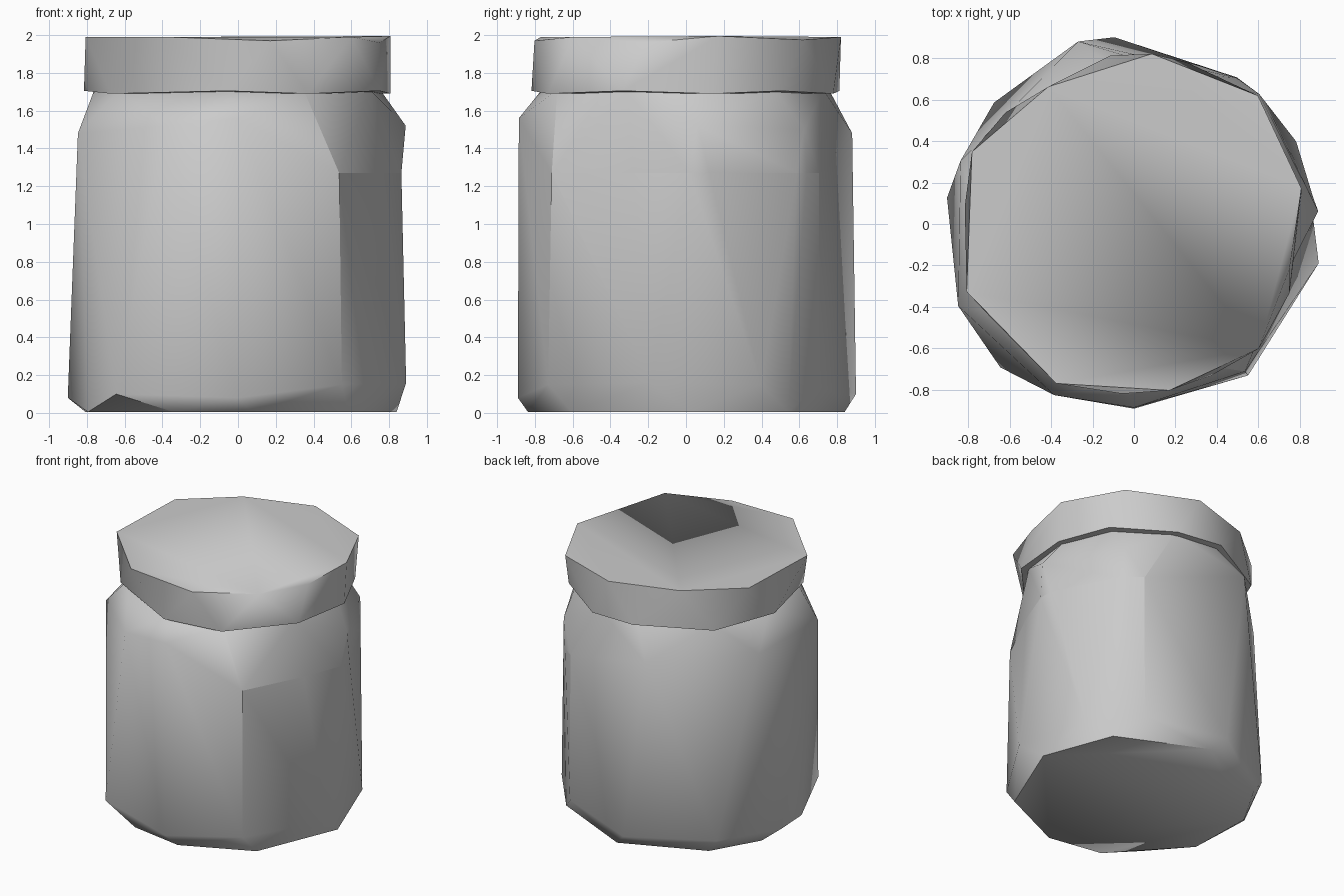
import bpy, bmesh
from math import sin, cos, radians

if "Cube" in bpy.data.objects:
    bpy.data.objects.remove(bpy.data.objects["Cube"], do_unlink=True)

GREY = (0.6, 0.6, 0.6, 1)
mat = bpy.data.materials.new("plain grey")
mat.use_nodes = True
mat.diffuse_color = GREY
mat.node_tree.nodes["Principled BSDF"].inputs["Base Color"].default_value = GREY


def hull(points):
    """Faceted shell around (angle, radius, height) points."""
    bm = bmesh.new()
    for angle, r, z in points:
        bm.verts.new((r * cos(radians(angle)), r * sin(radians(angle)), z))
    bmesh.ops.convex_hull(bm, input=bm.verts[:])
    bmesh.ops.dissolve_limit(bm, angle_limit=radians(1), verts=bm.verts[:], edges=bm.edges[:])
    return bm


def finish(bm, name, limit):
    bmesh.ops.recalc_face_normals(bm, faces=bm.faces[:])
    mesh = bpy.data.meshes.new(name)
    bm.to_mesh(mesh)
    bm.free()
    mesh.materials.append(mat)
    obj = bpy.data.objects.new(name, mesh)
    bpy.context.collection.objects.link(obj)
    bpy.ops.object.select_all(action='DESELECT')
    obj.select_set(True)
    bpy.context.view_layer.objects.active = obj
    bpy.ops.object.shade_smooth_by_angle(angle=radians(limit))
    return obj


LABEL_LOW, LABEL_TOP = 0.15, 1.27
rim_low = [10, 38, 72, 98, 139, 174, 215, 266, 297, 336]

# Jar body: base, belly, shoulder and neck rings with their own corners
base = [(a, .84, .005) for a in (1, 40, 90, 136, 164, 199, 246, 275, 314)]
belly = [(172, .91, .08), (227, .945, .1), (270, .89, .08), (307, .914, LABEL_LOW),
         (348, .91, .16), (27, .877, LABEL_LOW), (55, .863, LABEL_LOW),
         (96, .905, .1), (139, .893, .1)]
shoulder = [(160, .89, 1.48), (205, .935, 1.48), (245, .91, 1.52), (270, .885, 1.56),
            (307, .89, LABEL_TOP), (4, .89, 1.52), (46, .87, 1.5),
            (55, .86, LABEL_TOP), (107, .92, 1.48)]
neck = [(a, .765, 1.71) for a in rim_low]
bm = hull(base + belly + shoulder + neck)

# Label panel: cut its top edge across one side and pull it slightly inward
side = [f for f in bm.faces if f.calc_center_median().x > .5]
parts = set(side)
for f in side:
    parts.update(f.verts)
    parts.update(f.edges)
bmesh.ops.bisect_plane(bm, geom=list(parts), plane_co=(0, 0, LABEL_TOP), plane_no=(0, 0, 1))
for v in bm.verts:
    if abs(v.co.z - LABEL_TOP) < .01:
        v.co.x = min(v.co.x, .865)
body = finish(bm, "jar_body", 50)

# Crisp label outline along its top and its two upright edges
verts = body.data.vertices
for edge in body.data.edges:
    a, b = (verts[i].co for i in edge.vertices)
    on_top = all(abs(p.z - LABEL_TOP) < .01 for p in (a, b))
    upright = (a.xy - b.xy).length < .05 and abs(a.z - b.z) > 1 and .45 < a.x < .6
    if on_top or upright:
        edge.use_edge_sharp = True

# Lid: twisted rim, a hull between two uneven rings
rim_top = [(12, .825, 1.995), (46, .86, 1.975), (84, .825, 1.99), (122, .78, 1.99),
           (156, .855, 1.99), (202, .87, 1.99), (244, .855, 1.99), (282, .82, 1.97),
           (315, .85, 1.99), (344, .78, 1.96)]
skirt = [(a, .82, 1.69 + .015 * (j % 2)) for j, a in enumerate(rim_low)]
finish(hull(rim_top + skirt), "lid", 48)
